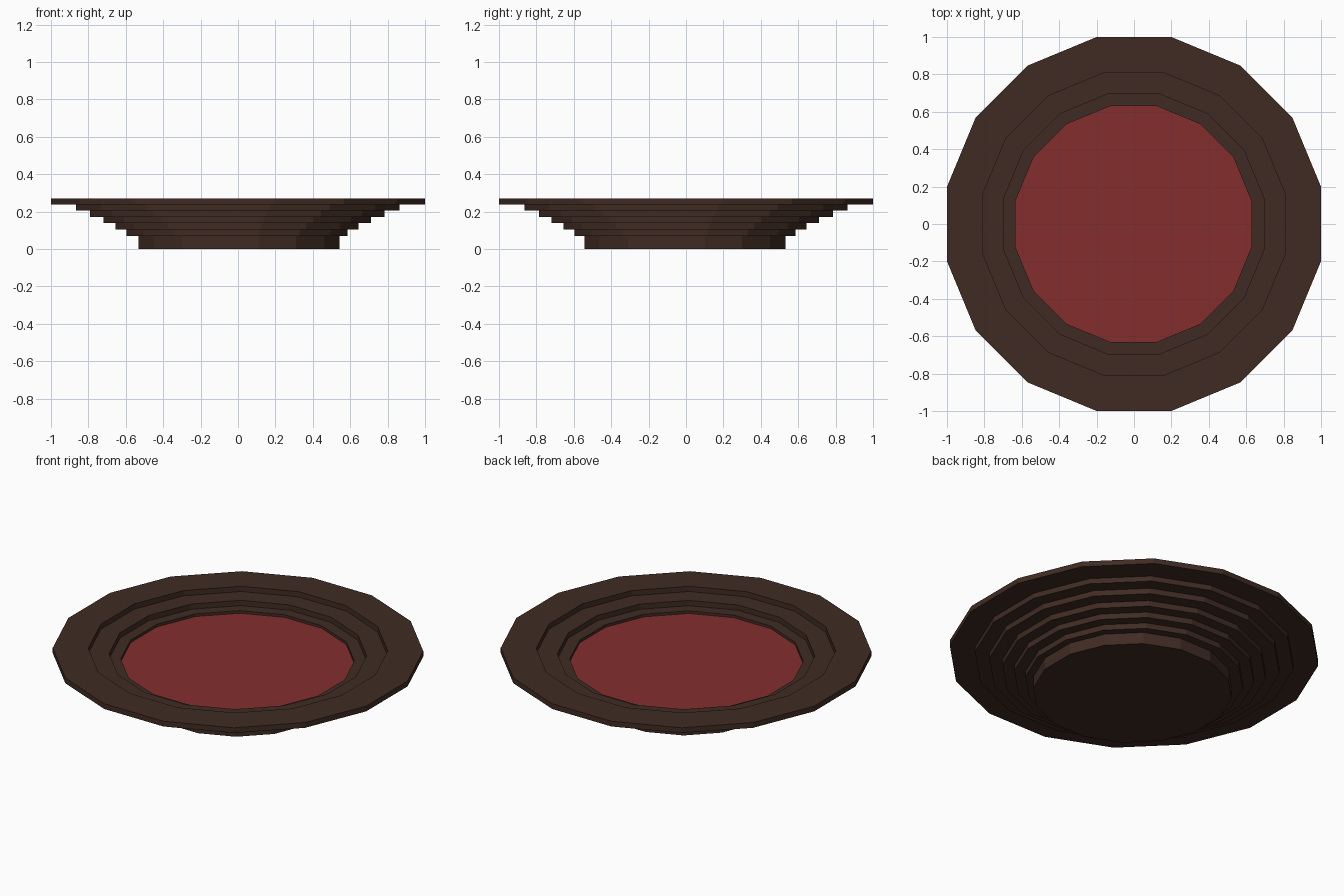
import bpy, bmesh, math

if "Cube" in bpy.data.objects:
    bpy.data.objects.remove(bpy.data.objects["Cube"])

SIDES = 16

def material(name, rgb):
    m = bpy.data.materials.new(name)
    m.diffuse_color = (*rgb, 1)
    m.use_nodes = True
    m.node_tree.nodes["Principled BSDF"].inputs["Base Color"].default_value = m.diffuse_color
    return m

wood = material("dark_wood", (0.051, 0.0245, 0.0168))
soup = material("red_filling", (0.235, 0.027, 0.027))

def loop(bm, apothem, z, cx, cy):
    """Ring of 16 points whose flat sides face the axes."""
    r = apothem / math.cos(math.pi / SIDES)
    return [bm.verts.new((cx + r * math.cos((i + 0.5) * math.tau / SIDES),
                          cy + r * math.sin((i + 0.5) * math.tau / SIDES), z))
            for i in range(SIDES)]

def bridge(bm, a, b):
    for i in range(SIDES):
        j = (i + 1) % SIDES
        bm.faces.new((a[i], a[j], b[j], b[i]))

def tier(name, z0, z1, outer, mat, hole=0, cx=0, cy=0):
    """Flat-sided disc, or a washer when a hole is given."""
    bm = bmesh.new()
    o0, o1 = loop(bm, outer, z0, cx, cy), loop(bm, outer, z1, cx, cy)
    bridge(bm, o0, o1)
    if hole:
        i0, i1 = loop(bm, hole, z0, cx, cy), loop(bm, hole, z1, cx, cy)
        bridge(bm, o1, i1)
        bridge(bm, i1, i0)
        bridge(bm, i0, o0)
    else:
        bm.faces.new(o1)
        bm.faces.new(o0[::-1])
    bmesh.ops.recalc_face_normals(bm, faces=bm.faces)
    me = bpy.data.meshes.new(name)
    bm.to_mesh(me)
    bm.free()
    me.materials.append(mat)
    bpy.context.collection.objects.link(bpy.data.objects.new(name, me))

# Stepped bowl, foot to rim: z0, z1, outer, hole, centre x, centre y
tiers = [
    ("foot",       0.000, 0.070, 0.538, 0.00, 0.006, -0.006),
    ("lower_step", 0.070, 0.104, 0.590, 0.43, -0.005, -0.005),
    ("step_2",     0.104, 0.138, 0.650, 0.49, -0.005, -0.005),
    ("step_3",     0.138, 0.172, 0.714, 0.56, -0.004, -0.004),
    ("step_4",     0.172, 0.206, 0.787, 0.63, -0.003, 0.0),
    ("step_5",     0.206, 0.238, 0.864, 0.695, -0.001, 0.0),
    ("rim",        0.238, 0.270, 1.000, 0.808, 0.0, 0.0),
]
for name, z0, z1, outer, hole, cx, cy in tiers:
    tier(name, z0, z1, outer, wood, hole, cx, cy)

# Filling held inside the bowl
tier("filling", 0.173, 0.190, 0.632, soup, 0, -0.003, 0.0)
